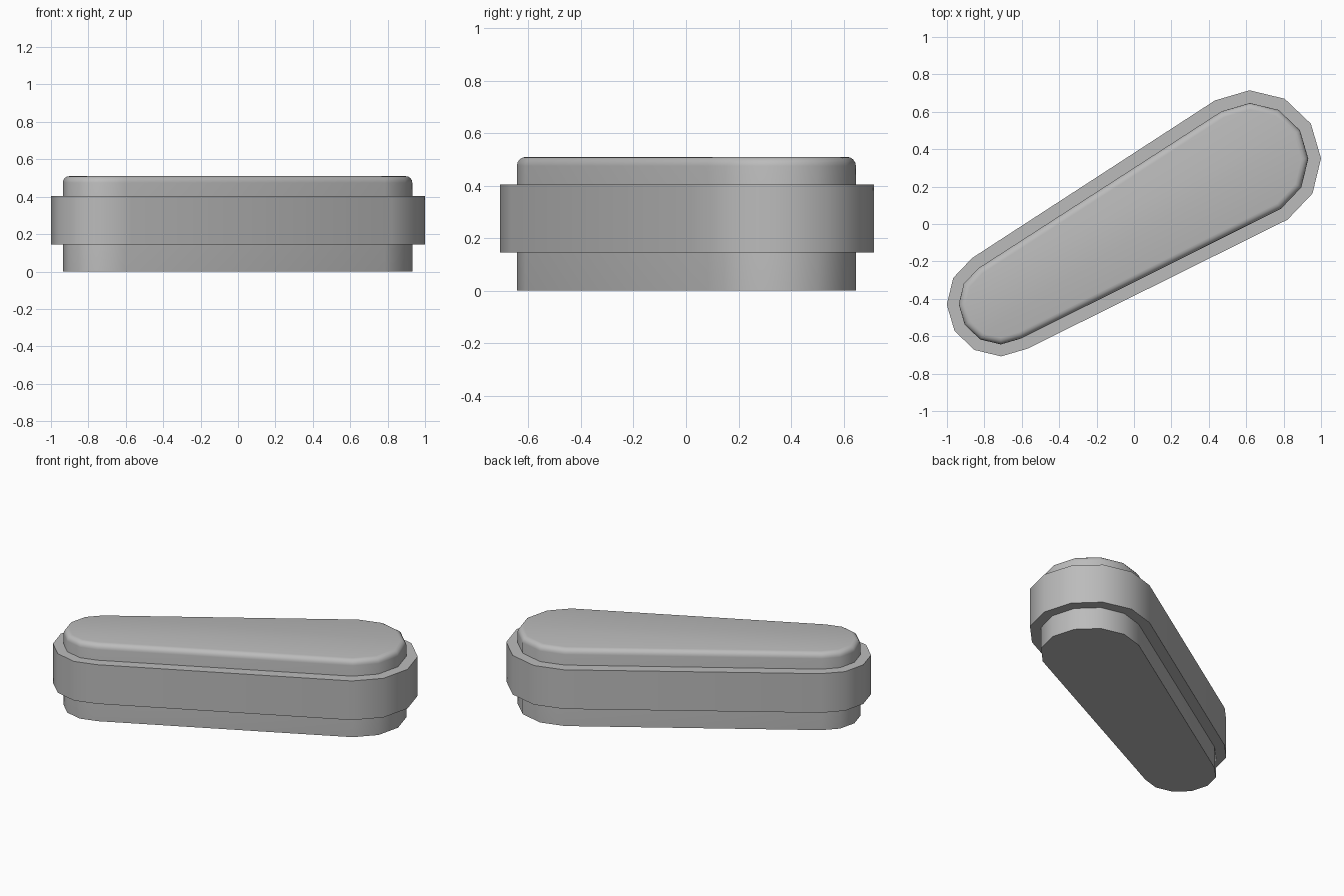
import bpy, bmesh
from math import radians, cos, sin

cube = bpy.data.objects.get("Cube")
if cube:
    bpy.data.objects.remove(cube, do_unlink=True)

grey = bpy.data.materials.new("mid grey")
grey.use_nodes = True
colour = (0.5, 0.5, 0.5, 1)
grey.diffuse_color = colour
grey.node_tree.nodes["Principled BSDF"].inputs["Base Color"].default_value = colour

AXIS = 31.4  # direction of the long axis, in degrees


def outline(big_radius, small_radius):
    """Tapered capsule: a faceted half circle at each end."""
    points = []
    ends = ((0.627, 0.342, big_radius, AXIS - 90),
            (-0.717, -0.424, small_radius, AXIS + 90))
    for cx, cy, radius, start in ends:
        for step in range(7):
            a = radians(start + 30 * step)
            points.append((cx + radius * cos(a), cy + radius * sin(a)))
    return points


def prism(name, points, bottom, top, rounding=0):
    """Extrude an outline, optionally rounding its top rim."""
    bm = bmesh.new()
    base = bm.faces.new([bm.verts.new((x, y, bottom)) for x, y in points])
    extruded = bmesh.ops.extrude_face_region(bm, geom=[base], use_keep_orig=True)["geom"]
    verts = [g for g in extruded if isinstance(g, bmesh.types.BMVert)]
    bmesh.ops.translate(bm, verts=verts, vec=(0, 0, top - bottom))
    if rounding:
        rim = [e for e in bm.edges if all(v.co.z > top - 0.001 for v in e.verts)]
        bmesh.ops.bevel(bm, geom=rim, offset=rounding, segments=4,
                        profile=0.5, affect='EDGES')
    bmesh.ops.recalc_face_normals(bm, faces=bm.faces)
    mesh = bpy.data.meshes.new(name)
    bm.to_mesh(mesh)
    bm.free()
    mesh.materials.append(grey)
    obj = bpy.data.objects.new(name, mesh)
    bpy.context.collection.objects.link(obj)
    bpy.ops.object.select_all(action='DESELECT')
    obj.select_set(True)
    bpy.context.view_layer.objects.active = obj
    bpy.ops.object.shade_smooth_by_angle(angle=radians(35))


# Inner body with a softened top, and the wider collar around it
prism("body", outline(0.305, 0.22), 0, 0.51, rounding=0.035)
prism("collar", outline(0.373, 0.284), 0.145, 0.405)
